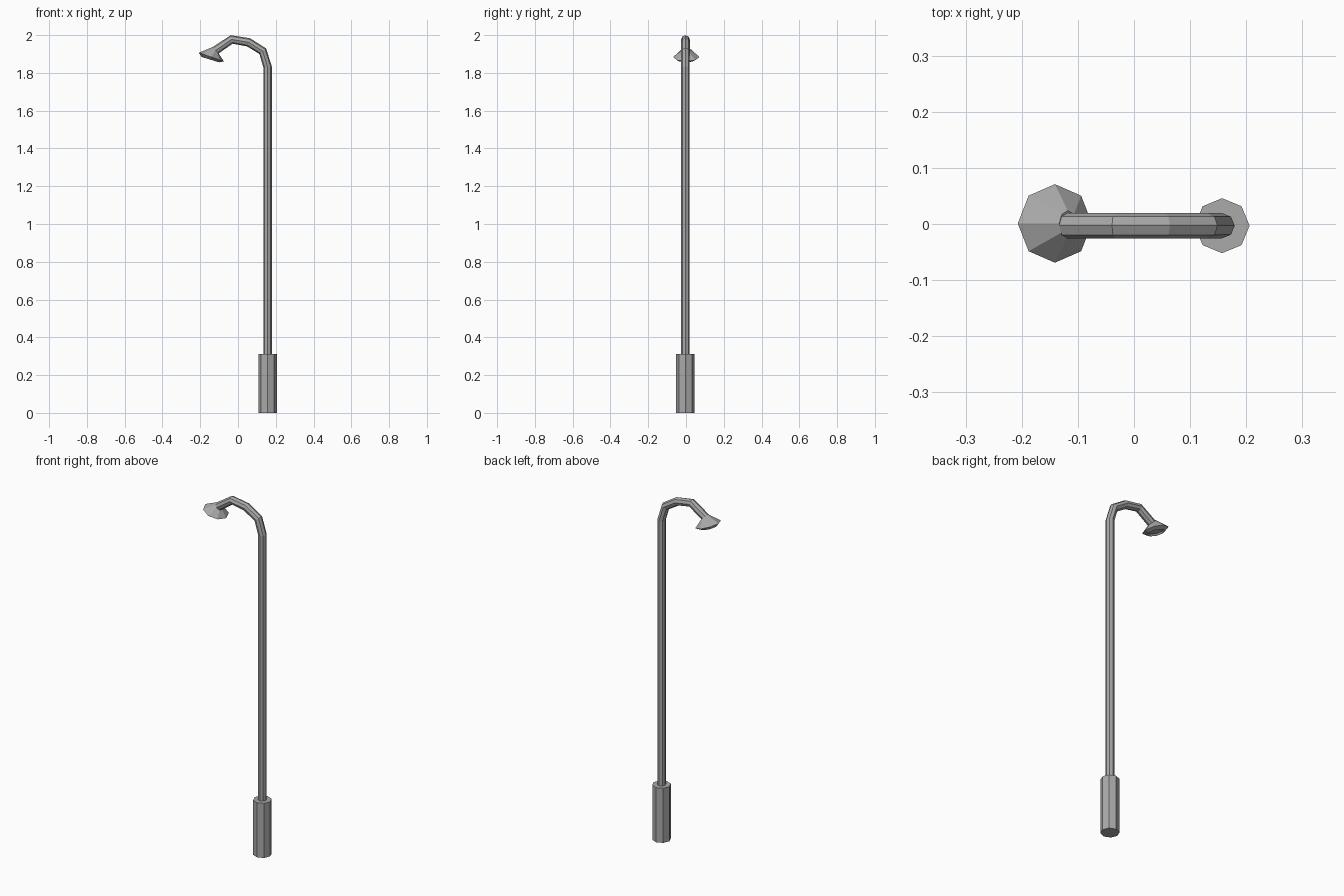
import bpy, bmesh, math
from mathutils import Vector

if "Cube" in bpy.data.objects:
    bpy.data.objects.remove(bpy.data.objects["Cube"])

SIDES = 8
YC = -0.003

# Dark grey metal
metal = bpy.data.materials.new("dark_grey")
metal.diffuse_color = (0.4, 0.4, 0.4, 1)
metal.use_nodes = True
metal.node_tree.nodes["Principled BSDF"].inputs["Base Color"].default_value = metal.diffuse_color


def ring_body(name, rings, y=YC):
    """Octagonal rings (x, z, radius, angle) joined into a capped tube.
    The angle is the heading of the ring's axis in the xz plane, in degrees."""
    bm = bmesh.new()
    loops = []
    for x, z, r, ang in rings:
        a = math.radians(ang)
        side = Vector((math.sin(a), 0, -math.cos(a)))
        loops.append([
            bm.verts.new(Vector((x, y, z)) + r * (
                side * math.cos(k * math.tau / SIDES)
                + Vector((0, 1, 0)) * math.sin(k * math.tau / SIDES)))
            for k in range(SIDES)])
    for a, b in zip(loops, loops[1:]):
        for k in range(SIDES):
            j = (k + 1) % SIDES
            bm.faces.new((a[k], a[j], b[j], b[k]))
    bm.faces.new(loops[0][::-1])
    bm.faces.new(loops[-1])
    bmesh.ops.recalc_face_normals(bm, faces=bm.faces)
    mesh = bpy.data.meshes.new(name)
    bm.to_mesh(mesh)
    bm.free()
    mesh.materials.append(metal)
    obj = bpy.data.objects.new(name, mesh)
    bpy.context.collection.objects.link(obj)
    return obj


# Thick base sleeve
ring_body("base", [(0.157, 0, 0.049, 90), (0.157, 0.313, 0.049, 90)])

# Pole with the bent arm
ring_body("pole", [
    (0.157, 0.313, 0.0225, 90),
    (0.157, 1.83, 0.0225, 98),
    (0.131, 1.915, 0.023, 130),
    (0.056, 1.962, 0.023, 160),
    (-0.034, 1.977, 0.023, 193),
    (-0.118, 1.920, 0.023, 222),
])

# Flared lamp head with a shallow lens below the rim
ring_body("lamp_head", [
    (-0.118, 1.920, 0.023, 222),
    (-0.141, 1.884, 0.070, 251),
    (-0.146, 1.870, 0.048, 253),
    (-0.143, 1.879, 0.040, 253),
], y=0.001)
